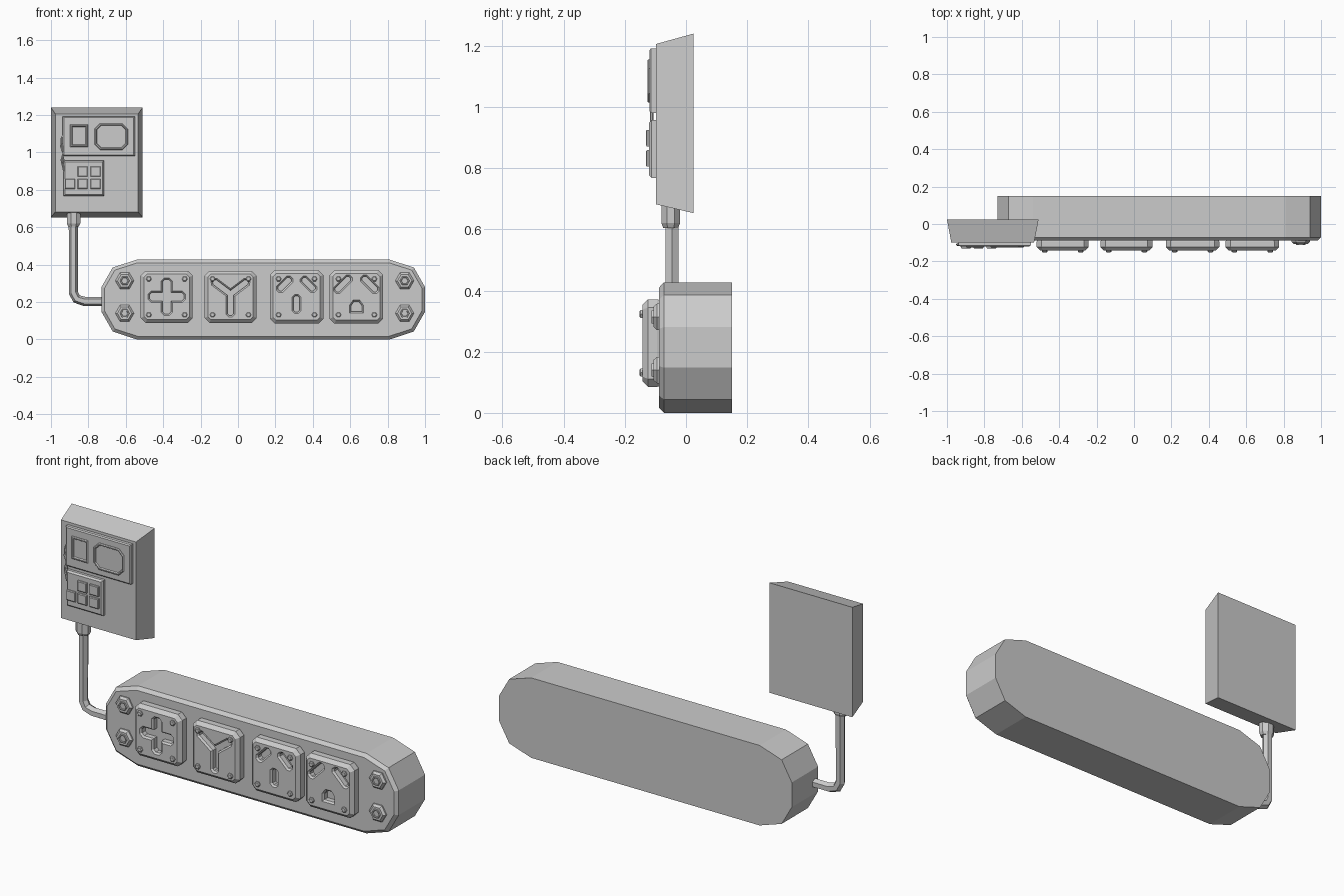
import bpy, bmesh
from math import cos, sin, radians, pi
from mathutils import Vector

if "Cube" in bpy.data.objects:
    bpy.data.objects.remove(bpy.data.objects["Cube"])


def inset(pts, d):
    # mitred inward offset of a counter-clockwise (x, z) outline
    out = []
    for i, p in enumerate(pts):
        a = (p - pts[i - 1]).normalized()
        b = (pts[(i + 1) % len(pts)] - p).normalized()
        na, nb = Vector((-a.y, a.x)), Vector((-b.y, b.x))
        out.append(p + (na + nb) * (d / (1 + na.dot(nb))))
    return out


def loft(name, outlines, rings):
    # each outline is lofted along y through (y, inset) rings and capped
    bm = bmesh.new()
    for pts in outlines:
        pts = [Vector(p) for p in pts]
        loops = [[bm.verts.new((p.x, y, p.y)) for p in inset(pts, d)] for y, d in rings]
        for A, B in zip(loops, loops[1:]):
            for i in range(len(pts)):
                bm.faces.new((A[i - 1], A[i], B[i], B[i - 1]))
        bm.faces.new(loops[0])
        bm.faces.new(loops[-1])
    bmesh.ops.recalc_face_normals(bm, faces=bm.faces[:])
    me = bpy.data.meshes.new(name)
    bm.to_mesh(me)
    bm.free()
    ob = bpy.data.objects.new(name, me)
    bpy.context.collection.objects.link(ob)
    return ob


def rect(x0, x1, z0, z1, c=0.0):
    # rectangle, optionally with cut corners
    if not c:
        return [(x0, z0), (x1, z0), (x1, z1), (x0, z1)]
    return [(x0 + c, z0), (x1 - c, z0), (x1, z0 + c), (x1, z1 - c),
            (x1 - c, z1), (x0 + c, z1), (x0, z1 - c), (x0, z0 + c)]


def ngon(cx, cz, r, n=6, turn=0.0):
    return [(cx + r * cos(turn + 2 * pi * i / n), cz + r * sin(turn + 2 * pi * i / n)) for i in range(n)]


def arms(cx, cz, length, w, angles):
    # star of straight arms with cut ends; two opposite arms give a slot
    pts, n = [], len(angles)
    for i, a in enumerate(angles):
        gap = (angles[(i + 1) % n] - a) % 360
        t, h = radians(a), radians(gap / 2)
        d, s = Vector((cos(t), sin(t))), Vector((-sin(t), cos(t)))
        c = Vector((cx, cz))
        k = 0.55 * w
        pts += [c + d * (length - k) - s * w, c + d * length - s * (w - k),
                c + d * length + s * (w - k), c + d * (length - k) + s * w,
                c + Vector((cos(t + h), sin(t + h))) * (w / sin(h))]
    return pts


def tube(name, path, r, res):
    cu = bpy.data.curves.new(name, 'CURVE')
    cu.dimensions = '3D'
    cu.bevel_depth, cu.bevel_resolution, cu.use_fill_caps = r, res, True
    sp = cu.splines.new('POLY')
    sp.points.add(len(path) - 1)
    for p, co in zip(sp.points, path):
        p.co = (*co, 1)
    sp.use_smooth = False
    ob = bpy.data.objects.new(name, cu)
    bpy.context.collection.objects.link(ob)


# long twelve-sided housing with chamfered front edge
half = [(0.81, 0), (0.94, 0.043), (1.0, 0.148), (1.0, 0.28), (0.94, 0.385), (0.81, 0.427)]
outline = half + [(0.27 - x, z) for x, z in reversed(half)]
loft("strip_housing", [outline], [(0.15, 0), (-0.072, 0), (-0.088, 0.017)])

# four socket plates with their recessed openings
CZ = 0.228


def slots(cx, off, length):
    return [arms(cx - off, CZ + 0.067, length, 0.023, [45, 225]),
            arms(cx + off, CZ + 0.067, length, 0.023, [135, 315])]


X1, X2, X3, X4 = -0.381, -0.04, 0.313, 0.633
house = [(X4 - 0.037, CZ - 0.087), (X4 + 0.037, CZ - 0.087), (X4 + 0.037, CZ - 0.045),
         (X4 + 0.018, CZ - 0.018), (X4 - 0.018, CZ - 0.018), (X4 - 0.037, CZ - 0.045)]
sockets = [
    ("cross", X1, 0.139, [arms(X1, CZ, 0.1, 0.031, [0, 90, 180, 270])]),
    ("three_way", X2, 0.139, [arms(X2, CZ + 0.015, 0.122, 0.023, [37, 143, 270])]),
    ("slot", X3, 0.143, slots(X3, 0.064, 0.052) + [arms(X3, CZ - 0.038, 0.05, 0.023, [90, 270])]),
    ("grounded", X4, 0.143, slots(X4, 0.072, 0.06) + [house]),
]
for label, x, h, holes in sockets:
    plate = loft(label + "_socket_plate", [rect(x - h, x + h, CZ - h, CZ + h, 0.026)],
                 [(-0.08, 0.004), (-0.094, 0), (-0.124, 0), (-0.142, 0.018)])
    cutter = loft(label + "_cutter", holes,
                  [(-0.16, -0.001), (-0.143, -0.001), (-0.133, 0.008), (-0.106, 0.008)])
    mod = plate.modifiers.new("openings", 'BOOLEAN')
    mod.operation, mod.solver, mod.object = 'DIFFERENCE', 'EXACT', cutter
    cutter.hide_render = True
    cutter.hide_set(True)
    loft(label + "_plate_screws",
         [ngon(x + sx * 0.096, CZ + sz * 0.096, 0.015) for sx in (-1, 1) for sz in (-1, 1)],
         [(-0.135, 0), (-0.148, 0), (-0.152, 0.004)])

# hex nuts at both ends, each with a hollow bolt head inside
ends = [(x, z) for x in (-0.606, 0.891) for z in (0.14, 0.314)]
loft("end_nuts", [ngon(x, z, 0.05) for x, z in ends],
     [(-0.08, 0), (-0.095, 0), (-0.106, 0.01)])
loft("end_bolts", [ngon(x, z, 0.028) for x, z in ends],
     [(-0.1, 0), (-0.112, 0.003), (-0.112, 0.008), (-0.104, 0.01)])

# control box, tapering towards the front
bm = bmesh.new()
back = [bm.verts.new((x, 0.025, z)) for x, z in rect(-1.0, -0.51, 0.653, 1.24)]
front = [bm.verts.new((x, -0.098, z)) for x, z in rect(-0.977, -0.534, 0.682, 1.206)]
for i in range(4):
    bm.faces.new((back[i - 1], back[i], front[i], front[i - 1]))
bm.faces.new(back)
bm.faces.new(front)
bmesh.ops.recalc_face_normals(bm, faces=bm.faces[:])
me = bpy.data.meshes.new("control_box")
bm.to_mesh(me)
bm.free()
bpy.context.collection.objects.link(bpy.data.objects.new("control_box", me))

# display panel with two framed windows
loft("display_panel", [rect(-0.937, -0.552, 0.98, 1.192)], [(-0.09, 0), (-0.114, 0), (-0.119, 0.006)])
frame = [(-0.11, 0), (-0.122, 0), (-0.126, 0.004), (-0.126, 0.009), (-0.12, 0.013)]
loft("small_window", [rect(-0.897, -0.802, 1.03, 1.15)], frame)
loft("large_window", [rect(-0.767, -0.589, 1.014, 1.156, 0.03)], frame)

# keypad panel with five keys
loft("keypad_panel", [rect(-0.932, -0.717, 0.768, 0.957)], [(-0.09, 0), (-0.112, 0), (-0.121, 0.008)])
keys = [(-0.831, 0.898), (-0.762, 0.898), (-0.898, 0.832), (-0.831, 0.832), (-0.762, 0.832)]
loft("keypad_keys", [rect(x - 0.027, x + 0.027, z - 0.027, z + 0.027) for x, z in keys],
     [(-0.11, 0), (-0.128, 0), (-0.131, 0.004)])

# thin wires looping between the two panels
for i, (z0, z1, b) in enumerate([(1.10, 0.90, 0.0), (1.05, 0.95, 0.006)]):
    zm, dz = (z0 + z1) / 2, (z0 - z1) / 2
    tube(f"panel_wire_{i + 1}",
         [(-0.93, -0.108, z0), (-0.943 + b, -0.108, zm + 0.75 * dz), (-0.946 + b, -0.11, zm + 0.3 * dz),
          (-0.932, -0.112, zm), (-0.944 + b, -0.112, zm - 0.4 * dz), (-0.93, -0.112, z1)], 0.006, 1)

# cable gland under the box and the bent cable into the housing
bm = bmesh.new()
g = [[bm.verts.new((-0.879 + r * cos(pi / 4 * k + pi / 8), -0.05 + 0.85 * r * sin(pi / 4 * k + pi / 8), z))
      for k in range(8)] for z, r in ((0.7, 0.039), (0.62, 0.039), (0.605, 0.031))]
for A, B in zip(g, g[1:]):
    for k in range(8):
        bm.faces.new((A[k - 1], A[k], B[k], B[k - 1]))
bm.faces.new(g[0])
bm.faces.new(g[-1])
bmesh.ops.recalc_face_normals(bm, faces=bm.faces[:])
me = bpy.data.meshes.new("cable_gland")
bm.to_mesh(me)
bm.free()
bpy.context.collection.objects.link(bpy.data.objects.new("cable_gland", me))
tube("cable", [(-0.88, -0.046, 0.64), (-0.88, -0.046, 0.25), (-0.863, -0.046, 0.217),
               (-0.82, -0.046, 0.203), (-0.70, -0.046, 0.203)], 0.025, 1)
